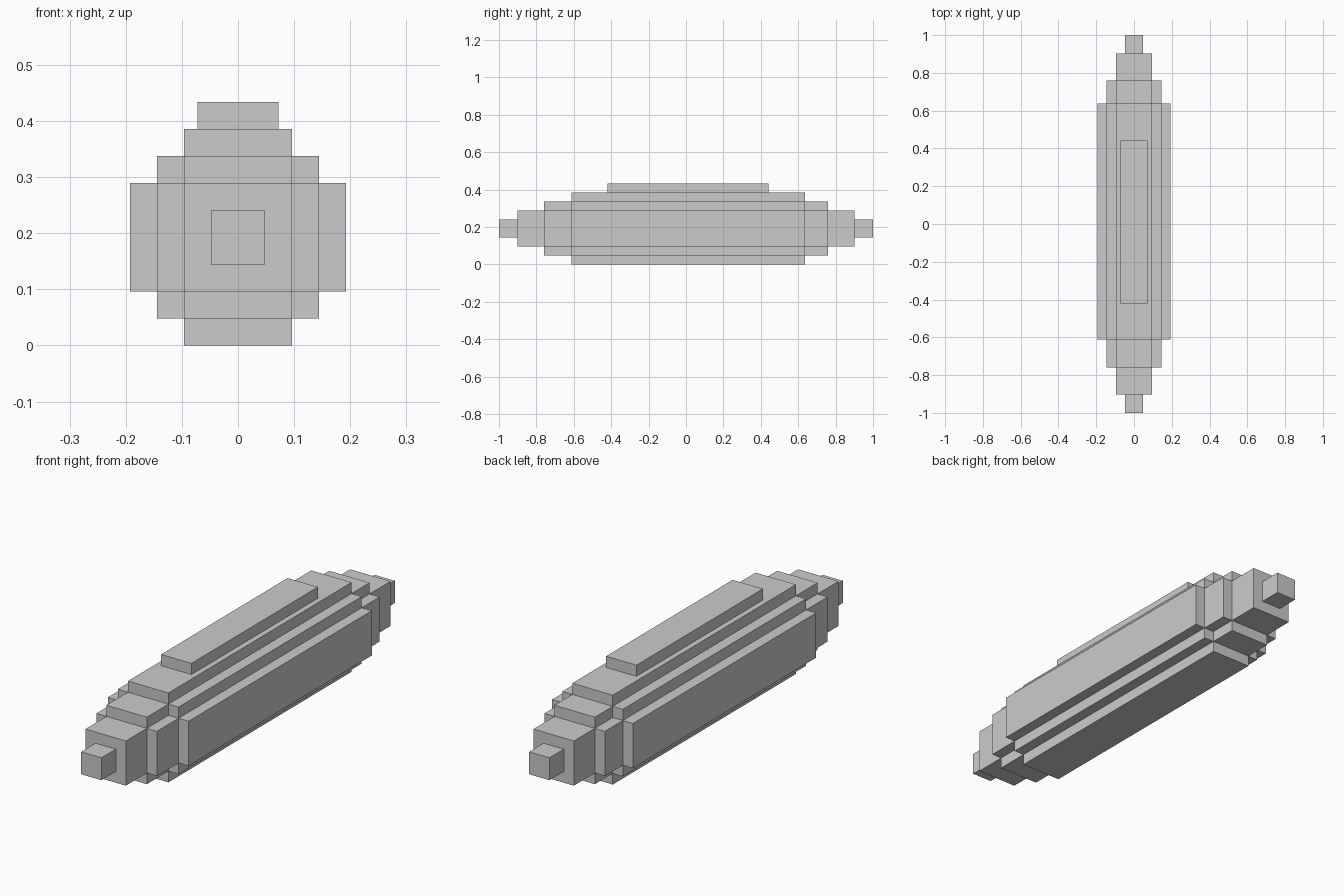
import bpy

if "Cube" in bpy.data.objects:
    bpy.data.objects.remove(bpy.data.objects["Cube"])


def box(name, half_w, y0, y1, z0, z1):
    """Axis-aligned box, symmetric in x."""
    bpy.ops.mesh.primitive_cube_add(size=1, location=(0, (y0 + y1) / 2, (z0 + z1) / 2))
    ob = bpy.context.object
    ob.name = name
    ob.scale = (2 * half_w, y1 - y0, z1 - z0)
    bpy.ops.object.transform_apply(location=True, scale=True)
    return ob


U = 0.0482             # step size of the blocky hull
MID = 4 * U            # height of the long axis

# Stepped hull: (part, half width, half height, y start, y end), in steps across
layers = [
    ("nose_and_tail_stub", 1, 1, -1.0, 1.0),
    ("end_block", 2, 2, -0.902, 0.902),
    ("shoulder_tall", 2, 3, -0.759, 0.759),
    ("shoulder_wide", 3, 2, -0.759, 0.759),
    ("middle_tall", 2, 4, -0.612, 0.637),
    ("middle_square", 3, 3, -0.612, 0.637),
    ("middle_wide", 4, 2, -0.612, 0.637),
]
parts = [box(n, w * U, a, b, MID - h * U, MID + h * U) for n, w, h, a, b in layers]

# Raised ridge on the top
parts.append(box("top_ridge", 1.5 * U, -0.421, 0.441, 7 * U, 9 * U))

# Merge everything into one clean outer shell
hull = parts[0]
hull.name = "stepped_hull"
bpy.context.view_layer.objects.active = hull
for part in parts[1:]:
    mod = hull.modifiers.new("union", 'BOOLEAN')
    mod.operation = 'UNION'
    mod.solver = 'EXACT'
    mod.object = part
    bpy.ops.object.modifier_apply(modifier=mod.name)
    bpy.data.objects.remove(part)
